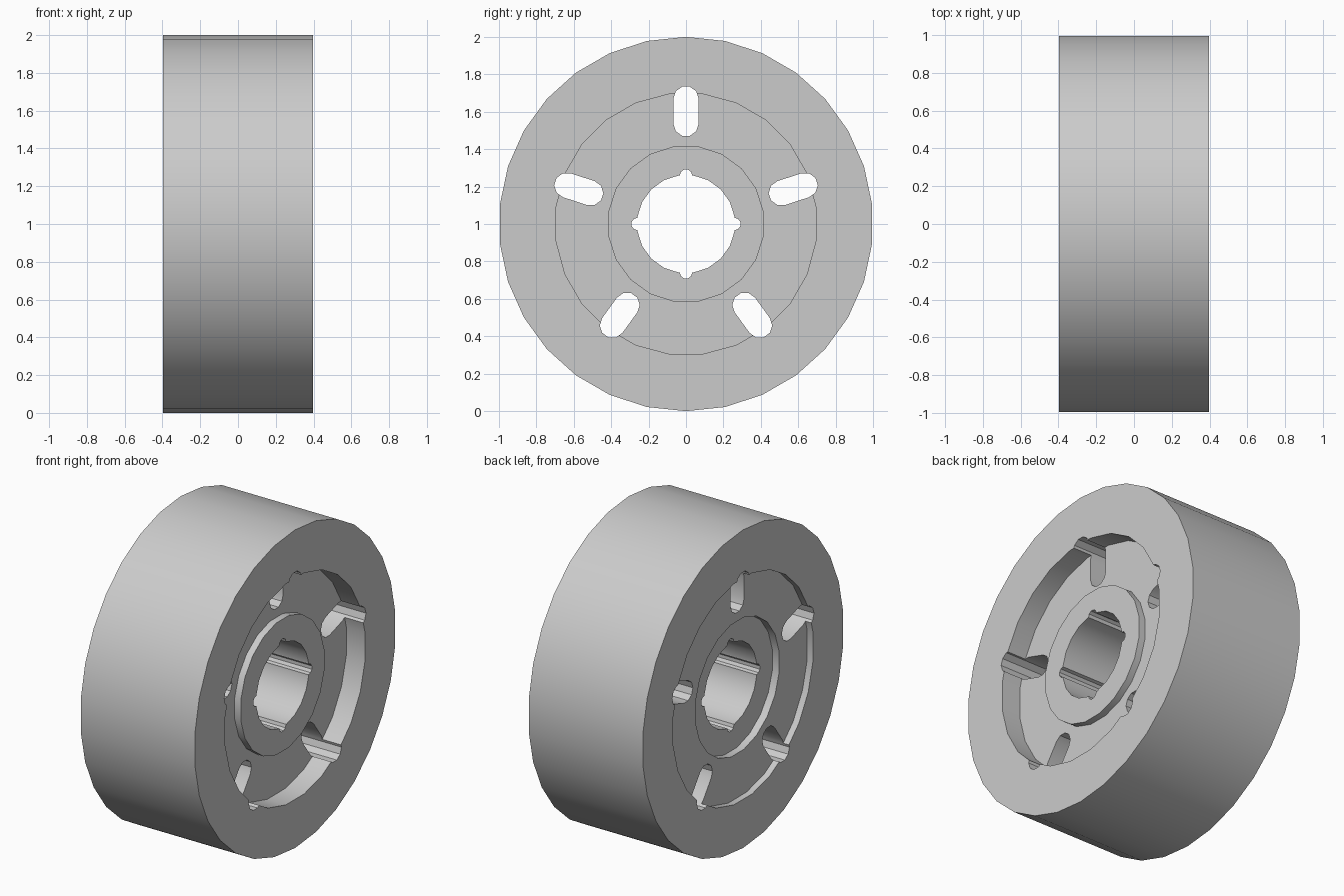
import bpy
import bmesh
from math import pi, sin, cos

cube = bpy.data.objects.get("Cube")
if cube:
    bpy.data.objects.remove(cube, do_unlink=True)

HALF = 0.397        # half of the wheel width
HUB_FACE = 0.31     # hub end faces, symmetric
WEB_RIGHT = 0.267   # floor of the deep recess
WEB_LEFT = -0.357   # floor of the shallow recess
OUT = 0.6           # cutters run past the wheel

grey = bpy.data.materials.new("light_grey")
grey.use_nodes = True
grey.diffuse_color = (0.6, 0.6, 0.6, 1)
grey.node_tree.nodes["Principled BSDF"].inputs["Base Color"].default_value = (0.6, 0.6, 0.6, 1)


def prism(name, profile, x0, x1):
    """Extrude a (y, z) profile along x; the axle is at z = 1."""
    bm = bmesh.new()
    face = bm.faces.new([bm.verts.new((x0, y, z + 1)) for y, z in profile])
    ext = bmesh.ops.extrude_face_region(bm, geom=[face])["geom"]
    verts = [g for g in ext if isinstance(g, bmesh.types.BMVert)]
    bmesh.ops.translate(bm, verts=verts, vec=(x1 - x0, 0, 0))
    bmesh.ops.recalc_face_normals(bm, faces=bm.faces)
    mesh = bpy.data.meshes.new(name)
    bm.to_mesh(mesh)
    bm.free()
    mesh.materials.append(grey)
    obj = bpy.data.objects.new(name, mesh)
    bpy.context.collection.objects.link(obj)
    return obj


def circle(r, sides, offset=0.0):
    """Polygon with a vertex at the top, turned by a fraction of one side."""
    angles = [2 * pi * (i + offset) / sides for i in range(sides)]
    return [(r * sin(a), r * cos(a)) for a in angles]


def slot(angle, inner, outer, r, steps=5):
    """Long rounded slot pointing outwards at the given angle from the top."""
    pts = []
    for centre, start in ((outer, 0), (inner, pi)):
        for i in range(steps + 1):
            a = start + pi * i / steps
            pts.append((r * cos(a), centre + r * sin(a)))
    return [(u * cos(angle) + v * sin(angle), v * cos(angle) - u * sin(angle)) for u, v in pts]


def combine(target, other, operation):
    """Apply a boolean and remove the helper object."""
    mod = target.modifiers.new("boolean", "BOOLEAN")
    mod.operation = operation
    mod.solver = "EXACT"
    mod.object = other
    graph = bpy.context.evaluated_depsgraph_get()
    mesh = bpy.data.meshes.new_from_object(target.evaluated_get(graph))
    target.modifiers.clear()
    target.data = mesh
    bpy.data.objects.remove(other, do_unlink=True)


# Solid roller
wheel = prism("roller_wheel", circle(1.0, 30), -HALF, HALF)

# Recesses on both sides, and the sunken hub face on the left end
rim = circle(0.70, 24, 0.5)
hub = circle(0.42, 20, 0.5)
combine(wheel, prism("recess_right", rim, WEB_RIGHT, OUT), "DIFFERENCE")
combine(wheel, prism("recess_left", rim, -OUT, WEB_LEFT), "DIFFERENCE")
combine(wheel, prism("hub_recess", hub, -OUT, -HUB_FACE), "DIFFERENCE")

# Raised hub on the right end
combine(wheel, prism("hub_boss", hub, 0, HUB_FACE), "UNION")

# Bore with four round keyways
combine(wheel, prism("bore", circle(0.262, 20, 0.5), -OUT, OUT), "DIFFERENCE")
for k in range(4):
    keyway = slot(k * pi / 2, 0.2, 0.258, 0.034)
    combine(wheel, prism("keyway", keyway, -OUT, OUT), "DIFFERENCE")

# Five slots through the web, biting into the rim wall
for k in range(5):
    cutter = slot(k * 2 * pi / 5, 0.535, 0.67, 0.067)
    combine(wheel, prism("web_slot", cutter, -OUT, OUT), "DIFFERENCE")

# Smooth round walls, sharp corners
bpy.ops.object.select_all(action="DESELECT")
wheel.select_set(True)
bpy.context.view_layer.objects.active = wheel
bpy.ops.object.shade_smooth_by_angle(angle=pi / 6)
